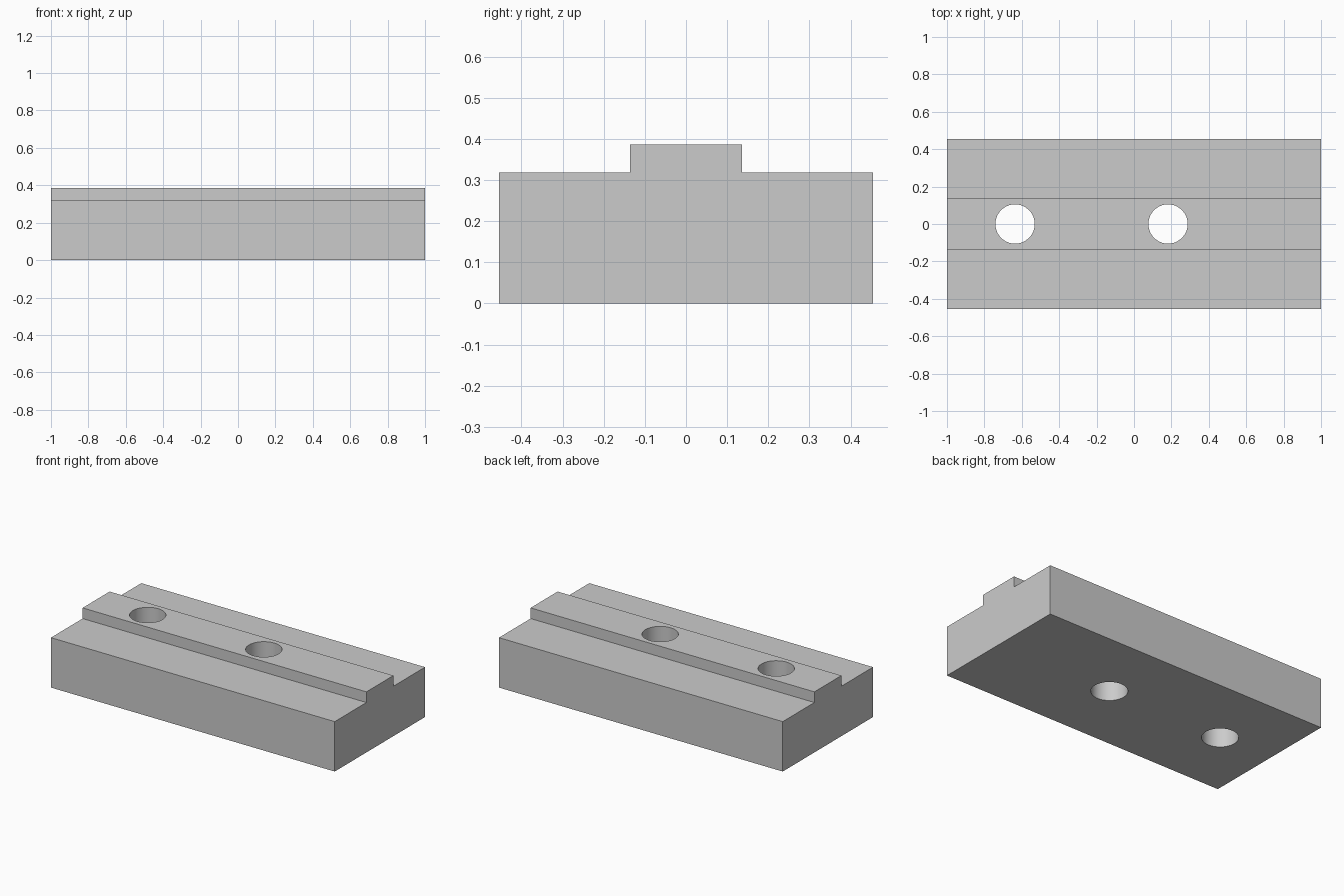
import bpy
import bmesh
from mathutils import Matrix

cube = bpy.data.objects.get("Cube")
if cube:
    bpy.data.objects.remove(cube, do_unlink=True)

HALF_LENGTH, HALF_WIDTH, TONGUE = 1.0, 0.4545, 0.136
SHOULDER, TOP = 0.318, 0.386
HOLE_RADIUS = 0.105

grey = bpy.data.materials.new("light grey")
grey.use_nodes = True
colour = (0.6, 0.6, 0.6, 1)
grey.diffuse_color = colour
grey.node_tree.nodes["Principled BSDF"].inputs["Base Color"].default_value = colour


def add_object(name, bm):
    bmesh.ops.recalc_face_normals(bm, faces=bm.faces)
    mesh = bpy.data.meshes.new(name)
    bm.to_mesh(mesh)
    bm.free()
    mesh.materials.append(grey)
    obj = bpy.data.objects.new(name, mesh)
    bpy.context.collection.objects.link(obj)
    return obj


# Block with a raised tongue: half profile mirrored, then extruded along x
half = [(HALF_WIDTH, 0), (HALF_WIDTH, SHOULDER), (TONGUE, SHOULDER), (TONGUE, TOP)]
profile = half + [(-y, z) for y, z in reversed(half)]
bm = bmesh.new()
end = bm.faces.new([bm.verts.new((-HALF_LENGTH, y, z)) for y, z in profile])
extruded = bmesh.ops.extrude_face_region(bm, geom=[end], use_keep_orig=True)
moved = [g for g in extruded["geom"] if isinstance(g, bmesh.types.BMVert)]
bmesh.ops.translate(bm, verts=moved, vec=(2 * HALF_LENGTH, 0, 0))
block = add_object("tongued_block", bm)

# Two round holes running right through the tongue
bm = bmesh.new()
for x in (-0.636, 0.182):
    bmesh.ops.create_cone(bm, cap_ends=True, segments=64, radius1=HOLE_RADIUS,
                          radius2=HOLE_RADIUS, depth=1,
                          matrix=Matrix.Translation((x, 0, TOP / 2)))
cutter = add_object("hole_cutter", bm)
cutter.hide_render = True

cut = block.modifiers.new("bolt holes", "BOOLEAN")
cut.operation = "DIFFERENCE"
cut.solver = "EXACT"
cut.object = cutter
bpy.context.view_layer.objects.active = block
block.select_set(True)
bpy.ops.object.modifier_apply(modifier=cut.name)
bpy.data.objects.remove(cutter, do_unlink=True)

# Smooth hole walls, sharp block edges
bpy.ops.object.select_all(action="DESELECT")
block.select_set(True)
bpy.ops.object.shade_smooth_by_angle()
